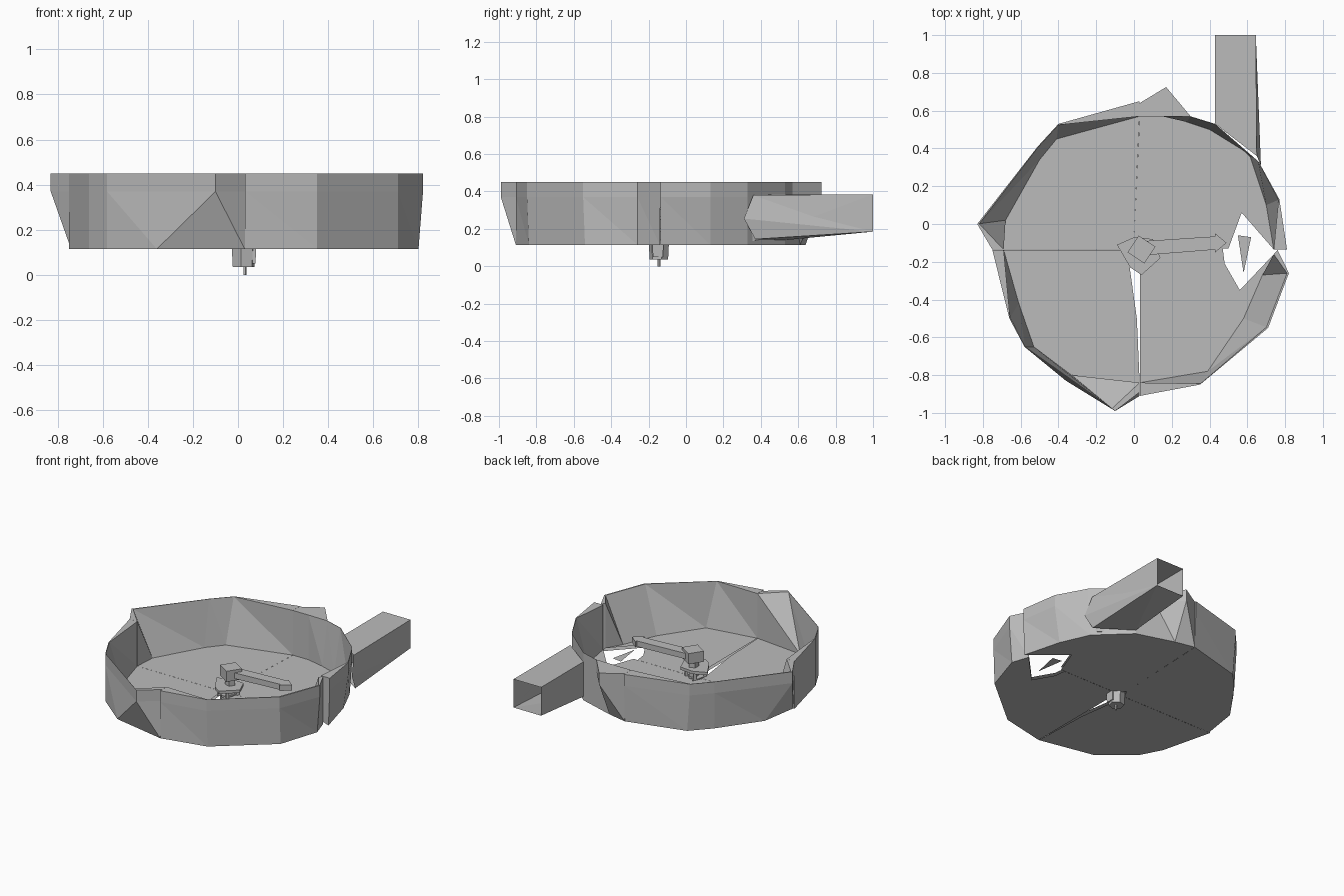
import bpy, bmesh, math
from mathutils import Vector

if "Cube" in bpy.data.objects:
    bpy.data.objects.remove(bpy.data.objects["Cube"])

grey = bpy.data.materials.new("plain_grey")
grey.diffuse_color = (0.5, 0.5, 0.5, 1)
grey.use_nodes = True
grey.node_tree.nodes["Principled BSDF"].inputs["Base Color"].default_value = grey.diffuse_color

TOP, LIP, BASE, FLOOR = 0.45, 0.37, 0.115, 0.135


def finish(name, bm):
    bmesh.ops.remove_doubles(bm, verts=bm.verts, dist=0.0005)
    bmesh.ops.triangulate(bm, faces=bm.faces)
    me = bpy.data.meshes.new(name)
    bm.to_mesh(me)
    bm.free()
    me.materials.append(grey)
    ob = bpy.data.objects.new(name, me)
    bpy.context.collection.objects.link(ob)
    return ob


def face(bm, pts):
    return bm.faces.new([bm.verts.new(p) for p in pts])


def at(points, z):
    return [Vector((x, y, z)) for x, y in points]


def strip(bm, a, b):
    for i in range(len(a) - 1):
        # split along one diagonal for crisp flat facets
        face(bm, (a[i], b[i], b[i + 1]))
        face(bm, (a[i], b[i + 1], a[i + 1]))


def pan_quarter(name, top, base, inner, centre, wide=()):
    """Double wall, rim (wide at the joints), joint ends and floor of one quarter."""
    bm = bmesh.new()
    ot, ol, ob = at(top, TOP), at(top, LIP), at(base, BASE)
    ib = at(inner, FLOOR)
    wide = {0, len(top) - 1, *wide}
    it = [Vector((p.x, p.y, TOP)).lerp(q, 0 if i in wide else .93)
          for i, (p, q) in enumerate(zip(ib, ot))]
    strip(bm, ot, ol)
    strip(bm, ol, ob)
    strip(bm, it, ot)
    strip(bm, ib, it)
    for e in (0, -1):
        face(bm, (ot[e], ol[e], ob[e], ib[e], it[e]))
    face(bm, ib + at(centre, FLOOR))
    face(bm, ob + at(centre, BASE))
    finish(name, bm)


# pan, four quarters meeting at the joints, with one open slit in front
pan_quarter("pan_front_left",
            [(-.75, -.137), (-.66, -.50), (-.58, -.65), (-.10, -.99), (.03, -.89)],
            [(-.75, -.137), (-.66, -.50), (-.58, -.65), (-.36, -.83), (.03, -.91)],
            [(-.69, -.137), (-.61, -.42), (-.53, -.65), (-.33, -.80), (.03, -.84)],
            [(.015, -.50), (-.02, -.25), (-.03, -.137)])
pan_quarter("pan_front_right",
            [(.031, -.91), (.35, -.85), (.71, -.55), (.82, -.26), (.76, -.137)],
            [(.031, -.91), (.35, -.84), (.71, -.54), (.80, -.26), (.76, -.14)],
            [(.031, -.84), (.39, -.78), (.58, -.50), (.68, -.27), (.74, -.16)],
            [(.56, -.35), (.48, -.21), (.47, -.131), (.031, -.131)])
pan_quarter("pan_back_right",
            [(.81, -.135), (.77, .13), (.66, .33), (.43, .53), (.30, .57), (.17, .725), (.03, .64)],
            [(.80, -.135), (.73, .13), (.64, .33), (.43, .53), (.30, .57), (.17, .61), (.03, .64)],
            [(.74, -.135), (.70, .10), (.61, .37), (.40, .50), (.28, .54), (.15, .57), (.03, .57)],
            [(.0, -.07), (.03, -.13), (.50, -.13), (.57, .06)], wide=(5,))
pan_quarter("pan_back_left",
            [(.029, .65), (-.40, .53), (-.51, .41), (-.83, 0), (-.75, -.136)],
            [(.029, .64), (-.38, .53), (-.50, .40), (-.70, .12), (-.74, -.136)],
            [(.029, .57), (-.41, .45), (-.50, .34), (-.68, .02), (-.69, -.136)],
            [(-.03, -.136), (.0, -.07)])

# loose floor flap in the gap
bm = bmesh.new()
face(bm, at([(.55, -.06), (.62, -.07), (.58, -.26)], .13))
finish("floor_flap", bm)

# open outlet duct with a cheek pointing along the pan wall
bm = bmesh.new()
near = [Vector(p) for p in ((.43, .53, .14), (.655, .37, .145), (.65, .36, .38), (.43, .53, .385))]
far = [Vector(p) for p in ((.43, 1, .185), (.645, 1, .185), (.645, 1, .385), (.43, 1, .385))]
strip(bm, near + near[:1], far + far[:1])
cheek = Vector((.672, .31, .255))
face(bm, (near[1], cheek, far[1]))
face(bm, (cheek, near[2], far[1]))
finish("outlet_duct", bm)


def prism(name, outline, z0, z1, shrink=1.0):
    """Extruded outline, optionally narrower at the bottom."""
    bm = bmesh.new()
    hi = at(outline, z1)
    mid = sum(hi, Vector()) / len(hi)
    lo = []
    for p in hi:
        q = mid + (p - mid) * shrink
        lo.append(Vector((q.x, q.y, z0)))
    face(bm, hi)
    face(bm, lo[::-1])
    strip(bm, hi + hi[:1], lo + lo[:1])
    return finish(name, bm)


def ring(x, y, r, n, turn=0):
    return [(x + r * math.cos(turn + math.tau * i / n),
             y + r * math.sin(turn + math.tau * i / n)) for i in range(n)]


# centre hub: turning plate on short legs, head block, drive below
prism("hub_plate", [(-.09, -.11), (-.02, -.23), (.04, -.27), (.14, -.18), (.10, -.08), (.0, -.07)], .185, .205)
for i, (x, y) in enumerate(ring(.03, -.15, .06, 4, .5)):
    prism("hub_leg_%d" % (i + 1), ring(x, y, .014, 4), FLOOR - .01, .19)
prism("hub_post", ring(.04, -.14, .035, 5), FLOOR - .01, .26)
prism("hub_head", ring(.04, -.135, .075, 4, .2), .25, .325)
prism("drive_block", ring(.025, -.145, .056, 6, .3), .035, .14, .9)
prism("drive_side_block", [(.04, -.18), (.08, -.18), (.08, -.12), (.04, -.12)], .05, .13, .9)
prism("drive_pin", ring(.03, -.145, .008, 5), 0, .05)

# sweeping arm with pointed tip
prism("sweep_arm", [(.06, -.165), (.44, -.135), (.44, -.065), (.06, -.09)], .265, .305)
prism("arm_tip", [(.43, -.15), (.49, -.1), (.43, -.05)], .265, .305)
